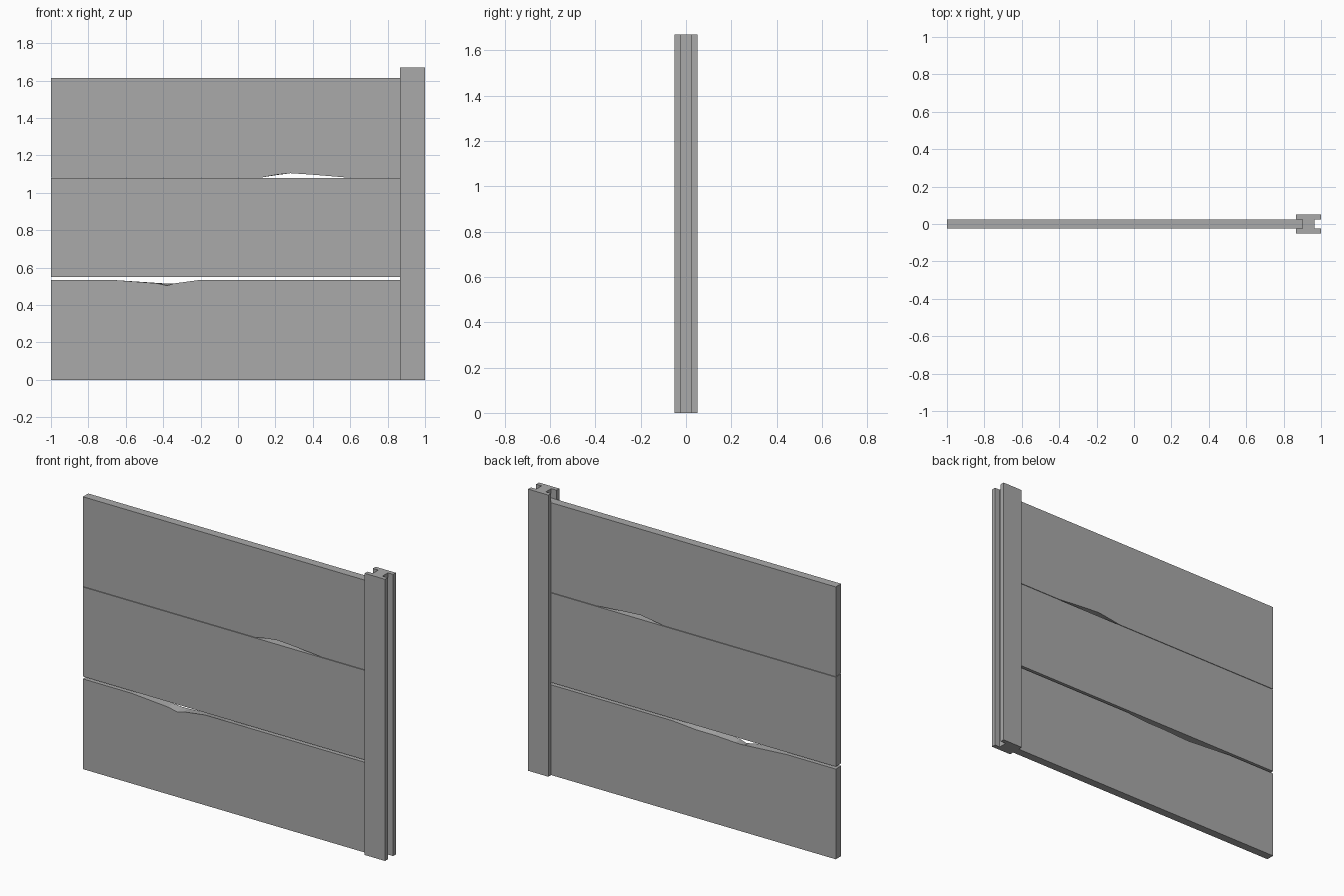
import bpy, bmesh

if "Cube" in bpy.data.objects:
    bpy.data.objects.remove(bpy.data.objects["Cube"])

concrete = bpy.data.materials.new("concrete grey")
concrete.diffuse_color = (0.4, 0.4, 0.4, 1)
concrete.use_nodes = True
concrete.node_tree.nodes["Principled BSDF"].inputs["Base Color"].default_value = concrete.diffuse_color

HALF = 0.025          # half thickness of the planks and post slot
LEFT, RIGHT = -1.0, 0.902


def finish(name, bm):
    bmesh.ops.recalc_face_normals(bm, faces=bm.faces)
    me = bpy.data.meshes.new(name)
    bm.to_mesh(me)
    bm.free()
    me.materials.append(concrete)
    ob = bpy.data.objects.new(name, me)
    bpy.context.collection.objects.link(ob)


def plank(name, low, high, low_chips=(), high_chips=()):
    """Plank lofted along x; chips are (x, front dz, back dz) on an edge."""
    ends = ((LEFT, 0, 0), (RIGHT, 0, 0))
    bottom = sorted(ends + tuple(low_chips))
    top = sorted(ends + tuple(high_chips))
    bm = bmesh.new()

    def edge(z, pts, y, i):
        return [bm.verts.new((p[0], y, z + p[i])) for p in pts]

    bf, bb = edge(low, bottom, -HALF, 1), edge(low, bottom, HALF, 2)
    tf, tb = edge(high, top, -HALF, 1), edge(high, top, HALF, 2)
    # front, back and the two ends
    bm.faces.new(bf + tf[::-1])
    bm.faces.new(bb + tb[::-1])
    for i in (0, -1):
        bm.faces.new((bf[i], bb[i], tb[i], tf[i]))
    # chipped top and bottom strips
    for a, b in ((bf, bb), (tf, tb)):
        for i in range(len(a) - 1):
            bm.faces.new((a[i], a[i + 1], b[i + 1], b[i]))
    finish(name, bm)


# three stacked planks with broken edges
plank("bottom_plank", 0, 0.535, high_chips=(
    (-0.68, 0, 0), (-0.44, -0.018, -0.016), (-0.38, -0.031, -0.020),
    (-0.34, -0.019, -0.019), (-0.20, 0, -0.012), (-0.08, 0, -0.012),
    (0.07, 0, 0)))
plank("middle_plank", 0.549, 1.08)
plank("top_plank", 1.083, 1.615, low_chips=(
    (0.13, 0, 0), (0.20, 0.013, 0.011), (0.28, 0.022, 0.022),
    (0.40, 0.014, 0.014), (0.57, 0, 0)))

# H-section post
outline = [(0.867, 0.051), (1.0, 0.051), (1.0, HALF), (0.965, HALF)]
outline += [(x, -y) for x, y in reversed(outline)]
outline += [(0.867, -HALF), (RIGHT, -HALF), (RIGHT, HALF), (0.867, HALF)]
bm = bmesh.new()
base = bm.faces.new([bm.verts.new((x, y, 0)) for x, y in outline])
ext = bmesh.ops.extrude_face_region(bm, geom=[base], use_keep_orig=True)
bmesh.ops.translate(bm, vec=(0, 0, 1.67),
                    verts=[v for v in ext["geom"] if isinstance(v, bmesh.types.BMVert)])
finish("post", bm)
